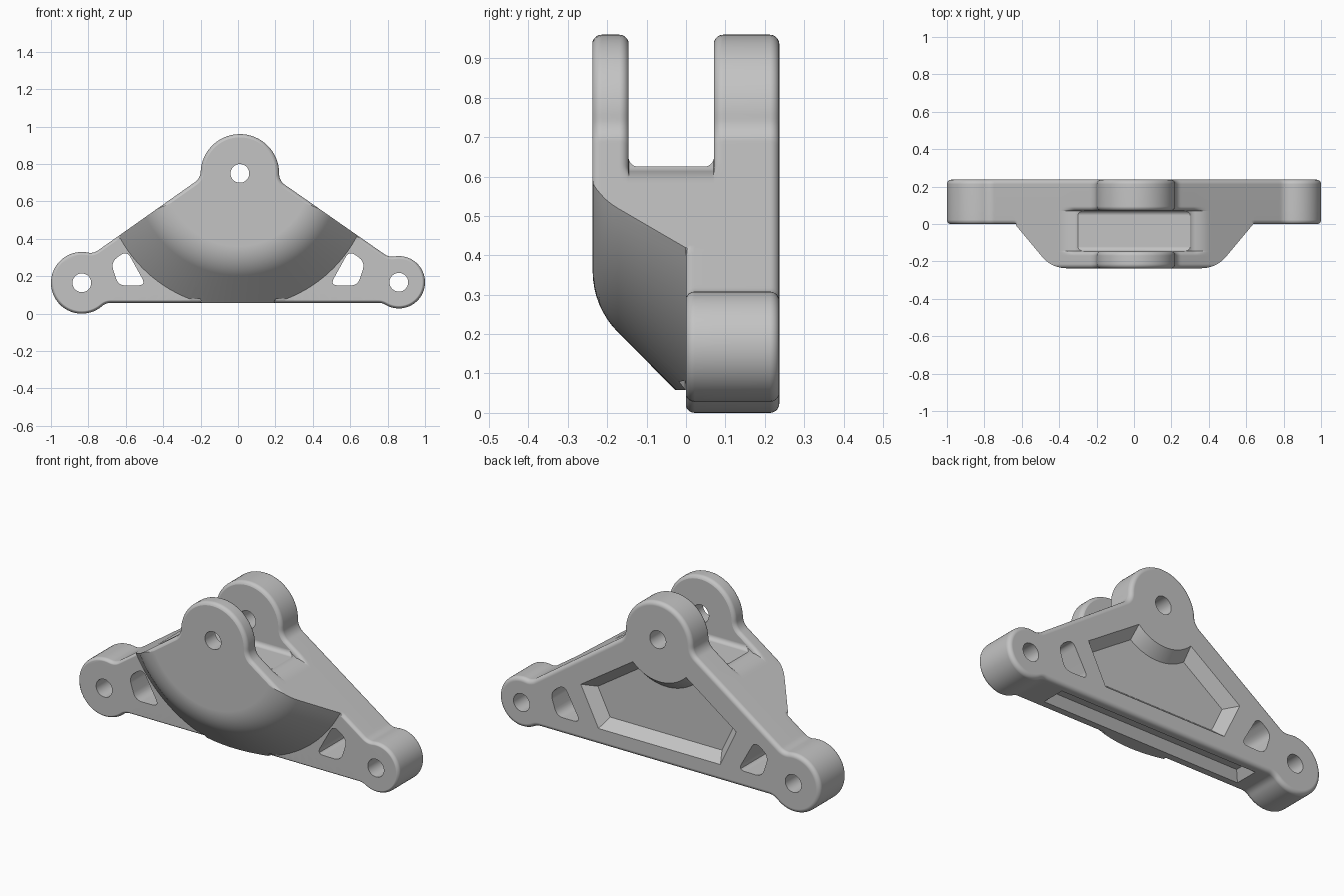
import bpy, bmesh, math
from mathutils import Vector

if "Cube" in bpy.data.objects:
    bpy.data.objects.remove(bpy.data.objects["Cube"], do_unlink=True)

BEVEL = 0.024
DEPTH = 0.237
CONE_RADIUS = 0.719
PIVOT = Vector((0.01, 0.75))
LUGS = [(Vector((0.86, 0.168)), 0.14), (Vector((-0.835, 0.165)), 0.165)]


def solid(name, rings):
    """Closed solid skinned through a list of equal-length 3D rings."""
    bm = bmesh.new()
    loops = [[bm.verts.new(p) for p in ring] for ring in rings]
    count = len(loops[0])
    for a, b in zip(loops, loops[1:]):
        for i in range(count):
            j = (i + 1) % count
            bm.faces.new((a[i], a[j], b[j], b[i]))
    bm.faces.new(loops[0])
    bm.faces.new(loops[-1])
    bmesh.ops.recalc_face_normals(bm, faces=bm.faces)
    mesh = bpy.data.meshes.new(name)
    bm.to_mesh(mesh)
    bm.free()
    obj = bpy.data.objects.new(name, mesh)
    bpy.context.collection.objects.link(obj)
    return obj


def at_y(points, y):
    return [(p[0], y, p[1]) for p in points]


def arc(c, r, a0, a1):
    n = max(4, int(abs(a1 - a0) / 0.1))
    return [c + r * Vector((math.cos(a), math.sin(a)))
            for a in (a0 + (a1 - a0) * i / n for i in range(n + 1))]


def inset(points, amounts):
    """Move each point of a counter-clockwise outline inward with mitres."""
    out = []
    for i, p in enumerate(points):
        d1 = (p - points[i - 1]).normalized()
        d2 = (points[(i + 1) % len(points)] - p).normalized()
        n1, n2 = Vector((-d1.y, d1.x)), Vector((-d2.y, d2.x))
        out.append(p + (n1 + n2) / (1 + n1.dot(n2)) * amounts[i])
    return out


def round_corners(points, r):
    out = []
    for i, p in enumerate(points):
        a = p + (points[i - 1] - p).normalized() * r
        b = p + (points[(i + 1) % len(points)] - p).normalized() * r
        for k in range(7):
            t = k / 6
            out.append(a * (1 - t) ** 2 + p * 2 * t * (1 - t) + b * t * t)
    return out


def angle(v):
    return math.atan2(v.y, v.x)


def blend(c, r, line, f, leaving):
    """Centre of the fillet between a circle and a line of the outline."""
    p, q = line
    d = (q - p).normalized()
    n = Vector((d.y, -d.x))
    base = p + n * f - c
    along = base.dot(d)
    root = math.sqrt(along ** 2 - base.dot(base) + (r + f) ** 2)
    return c + base + d * (-along + (root if leaving else -root)), angle(-n)


def shortest(a0, a1):
    return a0 + (a1 - a0 + math.pi) % math.tau - math.pi


def bracket_outline():
    """Three round lugs joined by straight edges with concave fillets."""
    bottom = (Vector((-0.6, 0.058)), Vector((0.6, 0.058)))
    right = (Vector((0.78, 0.32)), Vector((0.235, 0.70)))
    left = (Vector((-0.235, 0.70)), Vector((-0.743, 0.342)))
    stops = [(LUGS[0], bottom, right), ((PIVOT, 0.21), right, left),
             (LUGS[1], left, bottom)]
    f = 0.07
    raw = []
    for (c, r), enter, leave in stops:
        c1, n1 = blend(c, r, enter, f, False)
        c2, n2 = blend(c, r, leave, f, True)
        t1, t2 = angle(c1 - c), angle(c2 - c)
        raw += arc(c1, f, n1, shortest(n1, t1 + math.pi))
        raw += arc(c, r, t1, t1 + (t2 - t1) % math.tau)
        raw += arc(c2, f, t2 + math.pi, shortest(t2 + math.pi, n2))
    # Drop doubled points and subdivide the long edges
    clean = [p for i, p in enumerate(raw) if (p - raw[i - 1]).length > 1e-4]
    out = []
    for i, p in enumerate(clean):
        q = clean[(i + 1) % len(clean)]
        n = max(1, math.ceil((q - p).length / 0.012))
        out += [p.lerp(q, k / n) for k in range(n)]
    return out


# Bracket body: outline skinned along y with rounded rims,
# easing in around the slot so that its floor edge is rounded too
outline = bracket_outline()
steps = [(BEVEL * (1 - math.cos(a)), BEVEL * (1 - math.sin(a)))
         for a in (math.pi / 2 * i / 5 for i in range(6))]
sections = [(-DEPTH - 0.001 + dy, o, o, o) for dy, o in steps]
sections += [(-0.145 - dy, o, 0, 0) for dy, o in reversed(steps)]
sections += [(-0.002 + dy, BEVEL, o, 0) for dy, o in steps]
sections += [(0.07 + dy, o, 0, 0) for dy, o in steps]
sections += [(DEPTH - dy, o, o, o) for dy, o in reversed(steps)]
rings = []
for y, ear, lug, rest in sections:
    amounts = []
    for p in outline:
        ease = min(1, max(0, (p.y - 0.585) / 0.05)) ** 2
        outside = (p - Vector((0, 0.75))).length > CONE_RADIUS
        amounts.append(ear * ease + (lug if outside else rest) * (1 - ease))
    rings.append(at_y(inset(outline, amounts), y))
body = solid("pivot_bracket", rings)


def cut(cutter, operation="DIFFERENCE"):
    mod = body.modifiers.new("cut", "BOOLEAN")
    mod.object = cutter
    mod.operation = operation
    mod.solver = "EXACT"
    cutter.hide_render = True
    bpy.context.view_layer.objects.active = body
    bpy.ops.object.modifier_apply(modifier=mod.name)
    bpy.data.objects.remove(cutter, do_unlink=True)


# Conical front boss: keep what lies inside a turned envelope
envelope = [(0.39 + 0.22 * math.sin(a), -0.017 - 0.22 * math.cos(a))
            for a in (math.pi / 4 * i / 8 for i in range(9))]
envelope += [(CONE_RADIUS, 0), (2, 0), (2, 0.5)]
turned = [[(r * math.cos(a), y, 0.75 + r * math.sin(a))
           for a in (math.tau * i / 120 for i in range(120))]
          for r, y in envelope]
cut(solid("boss_envelope", turned), "INTERSECT")

# Clevis slot with a rounded floor
slot = [Vector((-0.146, 1.2))]
slot += arc(Vector((-0.121, 0.65)), 0.025, math.pi, math.pi * 1.5)
slot += arc(Vector((0.046, 0.65)), 0.025, math.pi * 1.5, math.tau)
slot.append(Vector((0.071, 1.2)))
cut(solid("slot_cutter", [[(x, p.x, p.y) for p in slot] for x in (-1.1, 1.1)]))

# Pin holes
for centre in (PIVOT, LUGS[0][0], LUGS[1][0]):
    hole = arc(centre, 0.05, 0, math.tau)[:-1]
    cut(solid("hole_cutter", [at_y(hole, -0.5), at_y(hole, 0.5)]))

# Lightening windows beside the lugs
window = [Vector(p) for p in
          ((-0.68, 0.275), (-0.595, 0.338), (-0.492, 0.152), (-0.64, 0.15))]
for side in (1, -1):
    shape = round_corners([Vector((p.x * side, p.y)) for p in window], 0.042)
    cut(solid("window_cutter", [at_y(shape, -0.5), at_y(shape, 0.5)]))

# Shallow drafted rear pocket curving around the pivot boss
pocket = [Vector((0.49, 0.37))]
pocket += arc(Vector((0, 0.75)), 0.235, -math.pi / 4, -math.pi * 0.75)
pocket += [Vector(p) for p in ((-0.48, 0.36), (-0.38, 0.15), (0.38, 0.15))]
layers = [at_y(inset(pocket, [d] * len(pocket)), y)
          for d, y in ((0.05, DEPTH - 0.06), (0, DEPTH), (0, 0.4))]
cut(solid("pocket_cutter", layers))

# Drafted groove along the underside
groove = [[(sx * (0.62 - d), 0.12 + sy * (0.068 - d), z)
           for sx, sy in ((-1, -1), (1, -1), (1, 1), (-1, 1))]
          for d, z in ((0, -0.1), (0, 0.058), (0.035, 0.105))]
cut(solid("groove_cutter", groove))

# Finish: grey metal and smooth shading with sharp edges
metal = bpy.data.materials.new("grey_metal")
metal.use_nodes = True
colour = (0.55, 0.55, 0.55, 1)
metal.diffuse_color = colour
metal.node_tree.nodes["Principled BSDF"].inputs["Base Color"].default_value = colour
body.data.materials.clear()
body.data.materials.append(metal)
for poly in body.data.polygons:
    poly.material_index = 0
bpy.ops.object.select_all(action="DESELECT")
body.select_set(True)
bpy.context.view_layer.objects.active = body
bpy.ops.object.shade_smooth_by_angle(angle=math.radians(28))
weighted = body.modifiers.new("weighted_normals", "WEIGHTED_NORMAL")
weighted.keep_sharp = True
